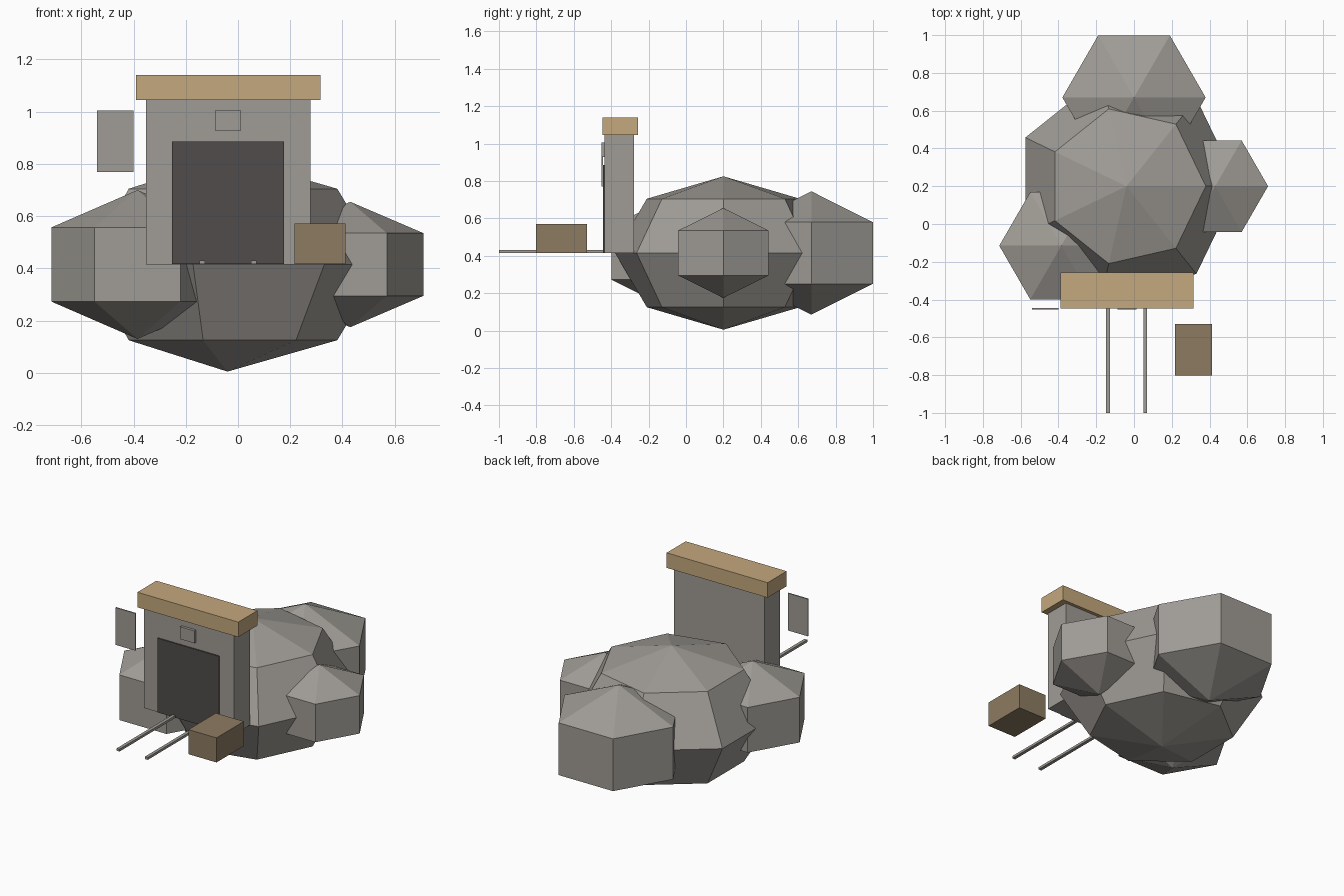
import bpy, bmesh, math

if "Cube" in bpy.data.objects:
    bpy.data.objects.remove(bpy.data.objects["Cube"])


def srgb(r, g, b):
    lin = lambda c: ((c / 255 + 0.055) / 1.055) ** 2.4
    return (lin(r), lin(g), lin(b), 1)


def material(name, rgb):
    m = bpy.data.materials.new(name)
    m.diffuse_color = srgb(*rgb)
    m.use_nodes = True
    m.node_tree.nodes["Principled BSDF"].inputs["Base Color"].default_value = m.diffuse_color
    return m


STONE = material("stone grey", (160, 156, 150))
DARK = material("dark opening", (80, 76, 75))
TIMBER = material("light timber", (196, 168, 125))
CRATE = material("brown wood", (141, 123, 98))


def add_object(name, bm, mat):
    bmesh.ops.recalc_face_normals(bm, faces=bm.faces)
    me = bpy.data.meshes.new(name)
    bm.to_mesh(me)
    bm.free()
    me.materials.append(mat)
    bpy.context.collection.objects.link(bpy.data.objects.new(name, me))


def box(name, x, y, z, mat):
    """Box from its (min, max) range on each axis."""
    bm = bmesh.new()
    bmesh.ops.create_cube(bm, size=1)
    for v in bm.verts:
        for i, (lo, hi) in enumerate((x, y, z)):
            v.co[i] = hi if v.co[i] > 0 else lo
    add_object(name, bm, mat)


def rock(name, x, y, radius, height, sides, rings):
    """Coarse faceted sphere, flattened in z, centred at ground level."""
    z = 0.415
    bm = bmesh.new()
    top = bm.verts.new((x, y, z + height))
    bottom = bm.verts.new((x, y, z - height))
    loops = []
    for r in range(1, rings):
        a = math.pi * r / rings
        loops.append([bm.verts.new((x + radius * math.sin(a) * math.cos(t),
                                    y + radius * math.sin(a) * math.sin(t),
                                    z + height * math.cos(a)))
                      for t in (math.tau * s / sides for s in range(sides))])
    for s in range(sides):
        n = (s + 1) % sides
        bm.faces.new((top, loops[0][s], loops[0][n]))
        bm.faces.new((bottom, loops[-1][n], loops[-1][s]))
        for a, b in zip(loops, loops[1:]):
            bm.faces.new((a[s], b[s], b[n], a[n]))
    add_object(name, bm, STONE)


# Rocky mound
rock("main_rock", -0.04, 0.2, 0.594, 0.41, 7, 4)
rock("right_rock", 0.43, 0.2, 0.323, 0.24, 6, 3)
rock("back_rock", 0.0, 0.67, 0.438, 0.33, 6, 3)
rock("left_rock", -0.385, -0.115, 0.379, 0.285, 6, 3)

# Entrance front with lintel, opening and plaque
box("entrance_wall", (-0.353, 0.277), (-0.435, -0.277), (0.415, 1.045), STONE)
box("lintel", (-0.39, 0.315), (-0.447, -0.257), (1.045, 1.14), TIMBER)
box("opening", (-0.253, 0.177), (-0.443, -0.434), (0.417, 0.885), DARK)
box("plaque", (-0.088, 0.012), (-0.452, -0.434), (0.927, 1.005), STONE)

# Hanging sign panel beside the wall
box("sign_panel", (-0.54, -0.4), (-0.452, -0.444), (0.77, 1.005), STONE)

# Rails leading out of the opening
for side, x in (("left", -0.137), ("right", 0.06)):
    box(side + "_rail", (x - 0.01, x + 0.01), (-1.0, -0.437), (0.416, 0.431), STONE)

# Crate
box("crate", (0.216, 0.412), (-0.803, -0.53), (0.416, 0.571), CRATE)
